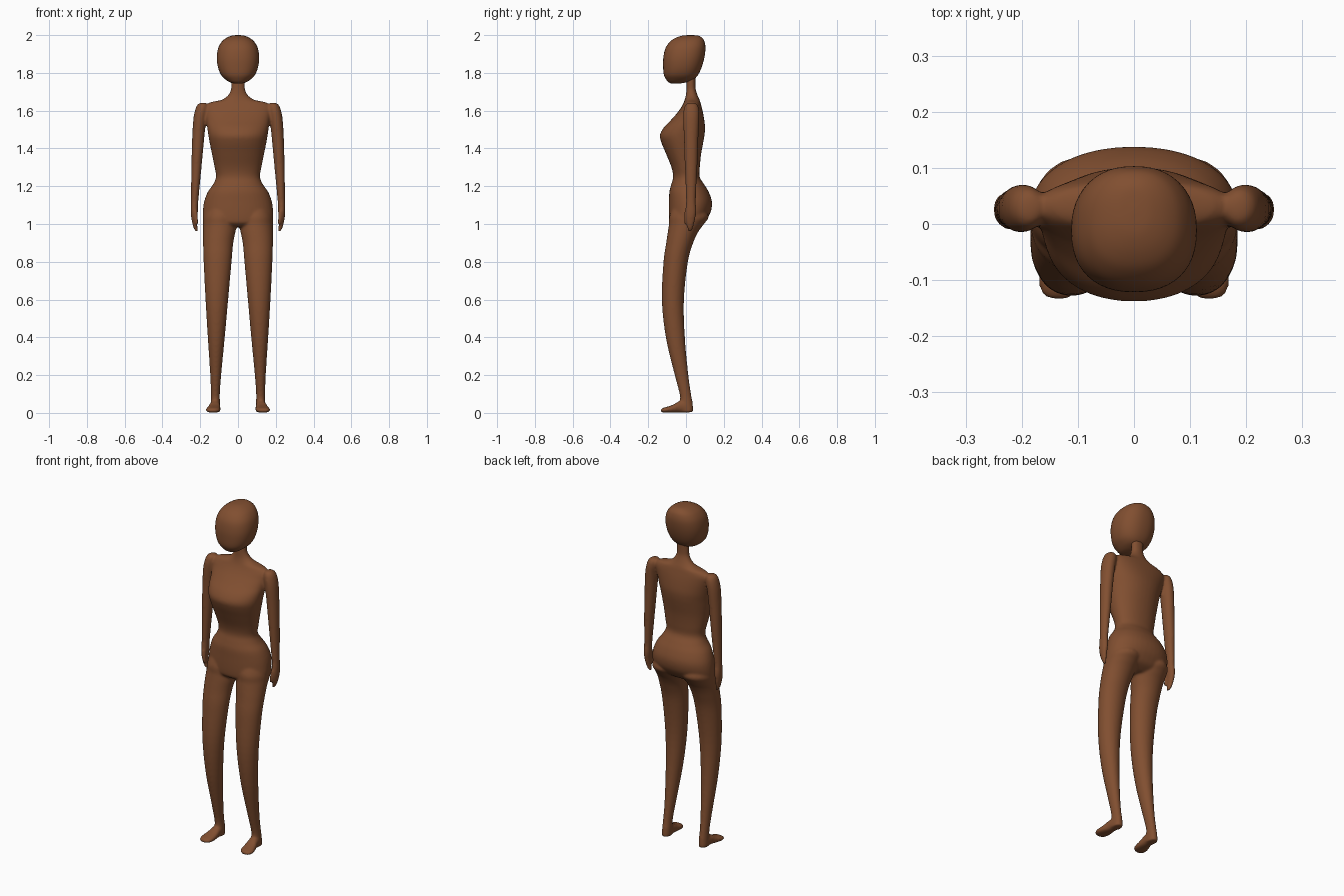
import bpy, bmesh, math

skin = bpy.data.materials.new("brown")
skin.diffuse_color = (0.22, 0.078, 0.03, 1)


def spline(rows, steps=5):
    """Catmull-Rom interpolation through station rows."""
    out = []
    for i in range(len(rows) - 1):
        a, b = rows[max(i - 1, 0)], rows[i]
        c, d = rows[i + 1], rows[min(i + 2, len(rows) - 1)]
        for k in range(steps):
            t = k / steps
            out.append([0.5 * (2 * q + (r - p) * t + (2 * p - 5 * q + 4 * r - s) * t * t
                               + (3 * q - p - 3 * r + s) * t ** 3)
                        for p, q, r, s in zip(a, b, c, d)])
    return out + [list(rows[-1])]


def loft(bm, rows, side=1, power=2.0, along_y=False, n=40):
    """Closed loft of superellipses. Row: position, centre x, half width, low, high."""
    rings = []
    for pos, cx, rx, lo, hi in spline(rows):
        ring = []
        for k in range(n):
            a = 2 * math.pi * k / n
            c, s = math.cos(a), math.sin(a)
            u = math.copysign(abs(c) ** (2 / power), c)
            v = math.copysign(abs(s) ** (2 / power), s)
            x, w = side * (cx + rx * u), (lo + hi) / 2 + (hi - lo) / 2 * v
            ring.append(bm.verts.new((x, pos, w) if along_y else (x, w, pos)))
        rings.append(ring)
    for r, q in zip(rings, rings[1:]):
        for k in range(n):
            bm.faces.new((r[k], r[(k + 1) % n], q[(k + 1) % n], q[k]))
    bm.faces.new(rings[0])
    bm.faces.new(rings[-1])


def finish(bm, name):
    bmesh.ops.recalc_face_normals(bm, faces=bm.faces[:])
    for f in bm.faces:
        f.smooth = True
    me = bpy.data.meshes.new(name)
    bm.to_mesh(me)
    bm.free()
    me.materials.append(skin)
    ob = bpy.data.objects.new(name, me)
    bpy.context.collection.objects.link(ob)
    return ob


# Head
bm = bmesh.new()
loft(bm, [(1.744, 0, .02, -.078, -.03), (1.75, 0, .042, -.092, .0),
          (1.765, 0, .066, -.105, .04), (1.79, 0, .09, -.117, .064),
          (1.83, 0, .106, -.121, .083), (1.88, 0, .112, -.12, .097),
          (1.93, 0, .105, -.109, .103), (1.965, 0, .086, -.085, .098),
          (1.985, 0, .062, -.056, .086), (1.997, 0, .032, -.02, .065),
          (2.0, 0, .004, .018, .03)], power=2.3, n=48)
finish(bm, "head")

# Neck, torso and pelvis
bm = bmesh.new()
loft(bm, [(1.79, 0, .036, .004, .05), (1.74, 0, .036, .003, .05),
          (1.71, 0, .038, .002, .052), (1.68, 0, .054, -.001, .062),
          (1.657, 0, .088, -.007, .072), (1.643, 0, .15, -.012, .077),
          (1.62, 0, .178, -.024, .083), (1.59, 0, .175, -.045, .09),
          (1.55, 0, .168, -.08, .097), (1.51, 0, .163, -.118, .101),
          (1.47, 0, .157, -.138, .098), (1.43, 0, .15, -.13, .091),
          (1.37, 0, .138, -.105, .08), (1.3, 0, .124, -.077, .073),
          (1.25, 0, .116, -.068, .072), (1.21, 0, .132, -.078, .096),
          (1.17, 0, .16, -.088, .12), (1.12, 0, .179, -.09, .137),
          (1.07, 0, .186, -.091, .133), (1.03, 0, .185, -.09, .112),
          (1.005, 0, .165, -.085, .09), (.985, 0, .1, -.06, .05)], power=2.15)

for side in (-1, 1):
    # Leg
    loft(bm, [(1.1, .09, .07, -.065, .09), (1.04, .094, .09, -.088, .12),
              (1.0, .096, .089, -.09, .095), (.96, .099, .086, -.096, .066),
              (.9, .105, .08, -.105, .038), (.8, .108, .074, -.119, .01),
              (.6, .112, .06, -.128, -.011), (.4, .115, .045, -.107, -.006),
              (.2, .118, .029, -.06, .013), (.1, .12, .024, -.034, .027),
              (.05, .12, .025, -.032, .036), (.004, .121, .026, -.035, .039)], side)
    # Foot
    loft(bm, [(.03, .121, .02, .004, .04), (.0, .121, .026, .001, .06),
              (-.035, .123, .029, .001, .062), (-.065, .127, .035, .001, .045),
              (-.095, .131, .039, .001, .034), (-.12, .133, .034, .002, .027),
              (-.132, .134, .02, .005, .02), (-.136, .134, .008, .008, .015)],
         side, 2.4, True)
    # Arm and hand
    loft(bm, [(1.642, .185, .014, .012, .045), (1.63, .188, .028, -.004, .062),
              (1.6, .194, .034, -.013, .07), (1.55, .203, .034, -.015, .07),
              (1.45, .211, .032, -.011, .065), (1.3, .22, .027, -.006, .06),
              (1.13, .229, .02, .0, .052), (1.07, .231, .019, -.004, .055),
              (1.03, .231, .016, -.003, .05), (.99, .227, .012, .004, .04),
              (.97, .221, .01, .008, .034), (.96, .217, .006, .012, .028)], side)
    # Thumb
    loft(bm, [(1.07, .226, .011, -.008, .014), (1.03, .222, .01, -.012, .009),
              (1.005, .217, .008, -.011, .007), (.995, .215, .004, -.007, .003)], side, n=16)

# Fuse the overlapping lofts into one smooth skin
body = finish(bm, "body")
fuse = body.modifiers.new("fuse", "REMESH")
fuse.mode = "VOXEL"
fuse.voxel_size = 0.0065
fuse.use_smooth_shade = True
blend = body.modifiers.new("blend", "SMOOTH")
blend.factor = 0.5
blend.iterations = 8
